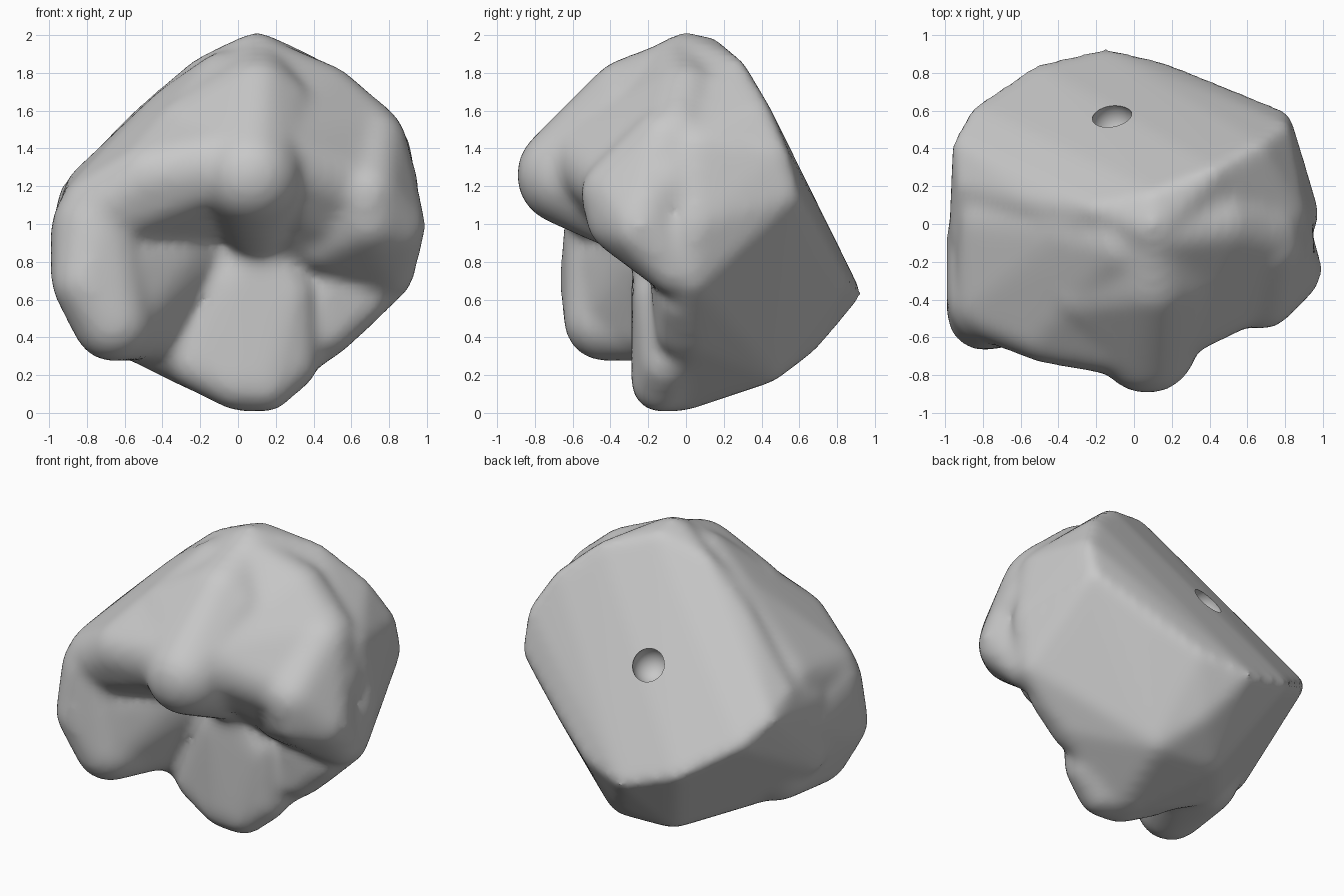
import bpy
import bmesh
from mathutils import Vector

default_cube = bpy.data.objects.get("Cube")
if default_cube:
    bpy.data.objects.remove(default_cube, do_unlink=True)

# One matte grey for the whole piece
grey = bpy.data.materials.new("light_grey")
grey.use_nodes = True
colour = (0.58, 0.58, 0.58, 1)
grey.diffuse_color = colour
shader = grey.node_tree.nodes["Principled BSDF"]
shader.inputs["Base Color"].default_value = colour
shader.inputs["Roughness"].default_value = 0.8

# Unit ball whose points are reused for every rounded lump
ball = bmesh.new()
bmesh.ops.create_icosphere(ball, subdivisions=3, radius=1)
ball_points = [vert.co.copy() for vert in ball.verts]
ball.free()


def add_lump(target, spheres):
    """Wrap a tight convex skin around a group of spheres (x, y, z, radius)."""
    verts = []
    for x, y, z, radius in spheres:
        centre = Vector((x, y, z))
        verts += [target.verts.new(centre + point * radius) for point in ball_points]
    bmesh.ops.convex_hull(target, input=verts)
    loose = [vert for vert in target.verts if not vert.link_faces]
    bmesh.ops.delete(target, geom=loose, context="VERTS")


def bake(obj):
    """Replace the mesh of an object by its modified result."""
    depsgraph = bpy.context.evaluated_depsgraph_get()
    mesh = bpy.data.meshes.new_from_object(obj.evaluated_get(depsgraph))
    obj.modifiers.clear()
    obj.data = mesh


# Outline of the flat, sloping back face
back_rim = [
    (-.15, .89, .63), (-.5, .81, .74), (-.83, .59, .95), (-.92, .42, 1.08),
    (-.9, .2, 1.18), (-.55, .12, 1.55), (-.2, .08, 1.85), (.1, .14, 1.95),
    (.42, .27, 1.84), (.66, .4, 1.62), (.79, .5, 1.38), (.79, .56, 1.15),
    (.45, .69, .88), (.15, .82, .7),
]

# Core between the back face and the valleys of the front
core = [(x, y, z, .04) for x, y, z in back_rim] + [
    (.05, -.05, .15, .15), (.5, .02, .43, .12), (.8, .02, .73, .13),
    (.85, .05, 1, .13), (.76, .05, 1.38, .16), (.1, 0, 1.85, .165),
    (-.3, .0, 1.6, .15), (-.82, -.05, 1, .16), (-.8, -.1, .65, .16),
    (-.55, 0, .43, .15), (-.25, 0, .27, .14), (0, -.1, .95, .15),
    (-.2, .42, .31, .14), (.15, .4, .29, .14), (0, .62, .42, .11),
]

# Large brow reaching forward from the top, sloping under to the valley
brow = [
    (.1, 0, 1.84, .16), (.1, -.3, 1.66, .22), (.07, -.63, 1.26, .27),
    (-.25, -.35, 1.47, .21), (.2, -.3, 1.6, .2), (.1, -.2, .97, .18),
]

# Shoulder filling the left side between brow and side lobe
shoulder = [
    (.12, -.05, 1.83, .16), (.45, 0, 1.66, .19), (.68, -.05, 1.45, .2),
    (.78, -.1, 1.2, .18), (.66, -.3, 1.17, .2), (.18, -.5, 1.35, .23),
    (.4, -.3, 1.1, .2), (.3, -.15, .95, .17),
]

# Shelf linking the brow to the hanging lobe on the right
shelf = [
    (-.05, -.59, 1.32, .22), (-.45, -.54, 1.25, .2), (-.73, -.41, 1.06, .22),
    (-.73, 0, 1.14, .2), (-.3, -.05, 1.56, .19), (-.05, -.1, 1.7, .22),
    (-.1, -.3, 1.1, .17),
]

# Hanging lobe on the right, outer ridge then its broad inner slope
right_lobe = [
    (-.74, -.4, .98, .25), (-.8, -.48, .7, .19), (-.66, -.43, .49, .22),
    (-.77, -.05, .9, .22), (-.62, -.08, .5, .22), (-.5, -.15, .46, .18),
]
inner_slope = [
    (-.68, -.4, .8, .22), (-.65, -.38, .52, .22), (-.34, -.22, .86, .19),
    (-.46, -.15, .47, .18), (-.6, -.05, .6, .2), (-.2, -.08, .9, .2),
]

# Flat-fronted lower lobe and its small neighbour
lower_lobe = [
    (-.22, -.1, .27, .15), (0, -.13, .17, .16), (.14, -.13, .16, .16),
    (.28, -.1, .27, .15), (-.03, -.15, .68, .14), (.27, -.14, .62, .14),
    (.12, -.1, .88, .18),
]
small_lobe = [
    (.47, -.03, .43, .13), (.66, -.02, .6, .13), (.48, -.06, .66, .13),
]

# Lobe on the left side
left_lobe = [
    (.67, -.36, 1.16, .2), (.69, -.34, 1.03, .19), (.81, -.24, .99, .185),
    (.8, -.06, .76, .14), (.7, -.1, 1.42, .2), (.45, -.2, .9, .15),
]

# Merge all lumps into one soft skin
lumps = bmesh.new()
for group in (core, brow, shoulder, shelf, right_lobe, inner_slope,
              lower_lobe, small_lobe, left_lobe):
    add_lump(lumps, group)
bmesh.ops.recalc_face_normals(lumps, faces=lumps.faces)
mesh = bpy.data.meshes.new("molar_body")
lumps.to_mesh(mesh)
lumps.free()
body = bpy.data.objects.new("molar_body", mesh)
bpy.context.collection.objects.link(body)

remesh = body.modifiers.new("merge", "REMESH")
remesh.mode = "VOXEL"
remesh.voxel_size = 0.03
soften = body.modifiers.new("soften", "SMOOTH")
soften.factor = 0.5
soften.iterations = 14
bake(body)

# Shallow round socket in the back face
bpy.ops.mesh.primitive_uv_sphere_add(
    segments=32, ring_count=16, radius=.115, location=(-.11, .53, 1.27))
scoop = bpy.context.object
scoop.name = "socket_cutter"
scoop.hide_render = True
cut = body.modifiers.new("socket", "BOOLEAN")
cut.operation = "DIFFERENCE"
cut.solver = "EXACT"
cut.object = scoop
bake(body)
bpy.data.objects.remove(scoop, do_unlink=True)

# Smooth finish with a crisp socket edge
body.data.materials.clear()
body.data.materials.append(grey)
for face in body.data.polygons:
    face.material_index = 0
bpy.ops.object.select_all(action="DESELECT")
body.select_set(True)
bpy.context.view_layer.objects.active = body
bpy.ops.object.shade_smooth_by_angle(angle=0.8)
